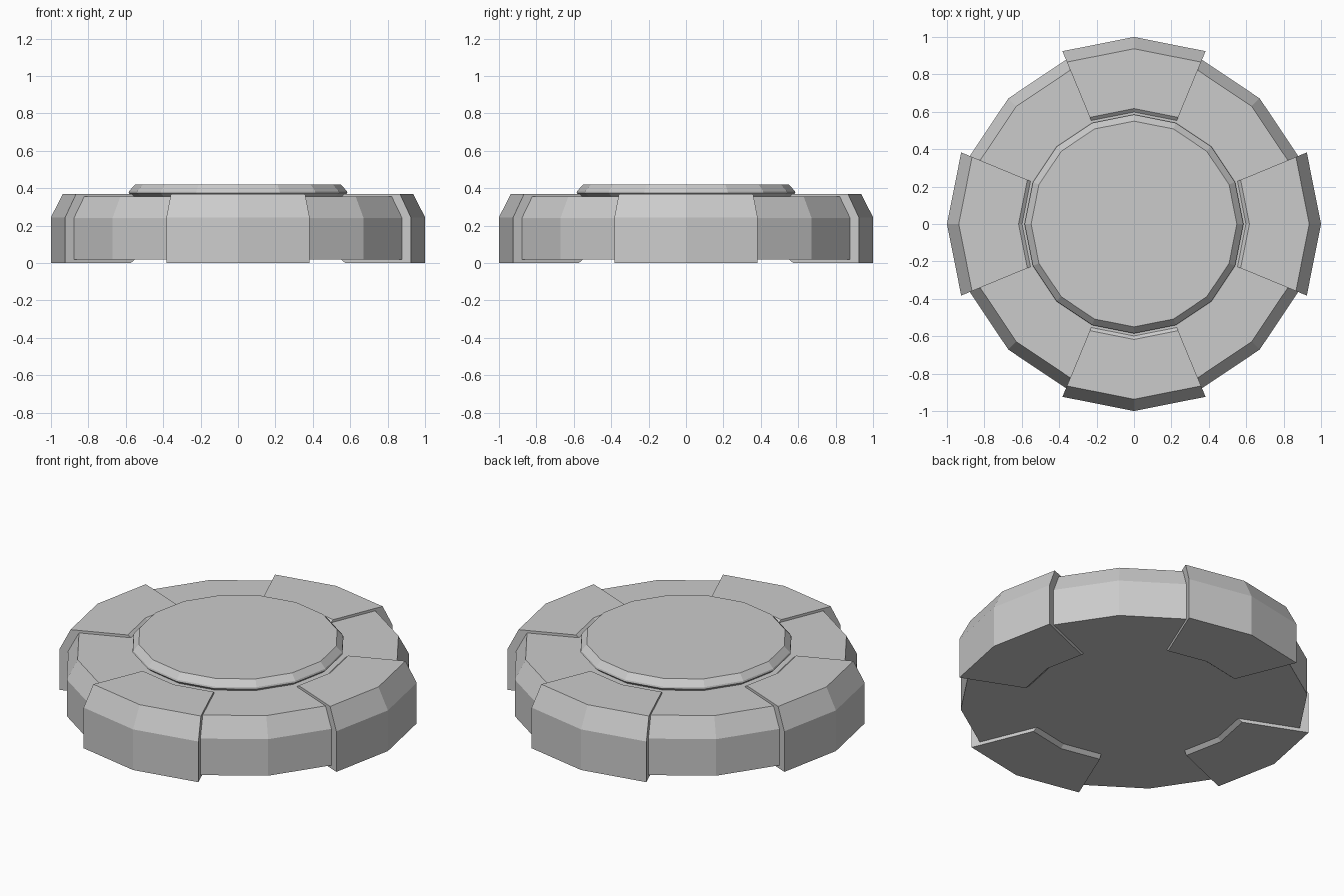
import bpy, bmesh
from math import cos, sin, radians

if "Cube" in bpy.data.objects:
    bpy.data.objects.remove(bpy.data.objects["Cube"])

STEP = 22.5  # all parts share a 16-sided outline


def ring_point(bm, r, z, i):
    a = radians(i * STEP)
    return bm.verts.new((r * cos(a), r * sin(a), z))


def finish(bm, name):
    bmesh.ops.recalc_face_normals(bm, faces=bm.faces)
    mesh = bpy.data.meshes.new(name)
    bm.to_mesh(mesh)
    bm.free()
    bpy.context.collection.objects.link(bpy.data.objects.new(name, mesh))


def disc(name, profile):
    """Solid 16-sided disc from an open (radius, z) profile, capped at both ends."""
    bm = bmesh.new()
    rings = [[ring_point(bm, r, z, i) for i in range(16)] for r, z in profile]
    for a, b in zip(rings, rings[1:]):
        for i in range(16):
            j = (i + 1) % 16
            bm.faces.new((a[i], a[j], b[j], b[i]))
    bm.faces.new(rings[0])
    bm.faces.new(rings[-1])
    finish(bm, name)


def sector(name, profile, start):
    """Two-segment wedge swept from a closed (radius, z) profile, capped at both ends."""
    bm = bmesh.new()
    cuts = [[ring_point(bm, r, z, start + i) for r, z in profile] for i in range(3)]
    n = len(profile)
    for a, b in zip(cuts, cuts[1:]):
        for k in range(n):
            m = (k + 1) % n
            bm.faces.new((a[k], a[m], b[m], b[k]))
    bm.faces.new(cuts[0])
    bm.faces.new(cuts[-1])
    finish(bm, name)


# Main drum with chamfered upper rim
disc("body", [(0.95, 0.02), (0.95, 0.24), (0.89, 0.355), (0.0001, 0.355)][:3])

# Raised centre plate with undercut edge
disc("centre_plate", [(0.555, 0.35), (0.585, 0.375), (0.582, 0.385), (0.55, 0.42)])

# Four raised clamps wrapped over the rim
clamp = [(0.62, 0.0), (1.0, 0.0), (1.0, 0.245), (0.937, 0.37),
         (0.617, 0.37), (0.595, 0.352), (0.595, 0.022)]
for side, start in (("right", -1), ("back", 3), ("left", 7), ("front", 11)):
    sector("clamp_" + side, clamp, start)
